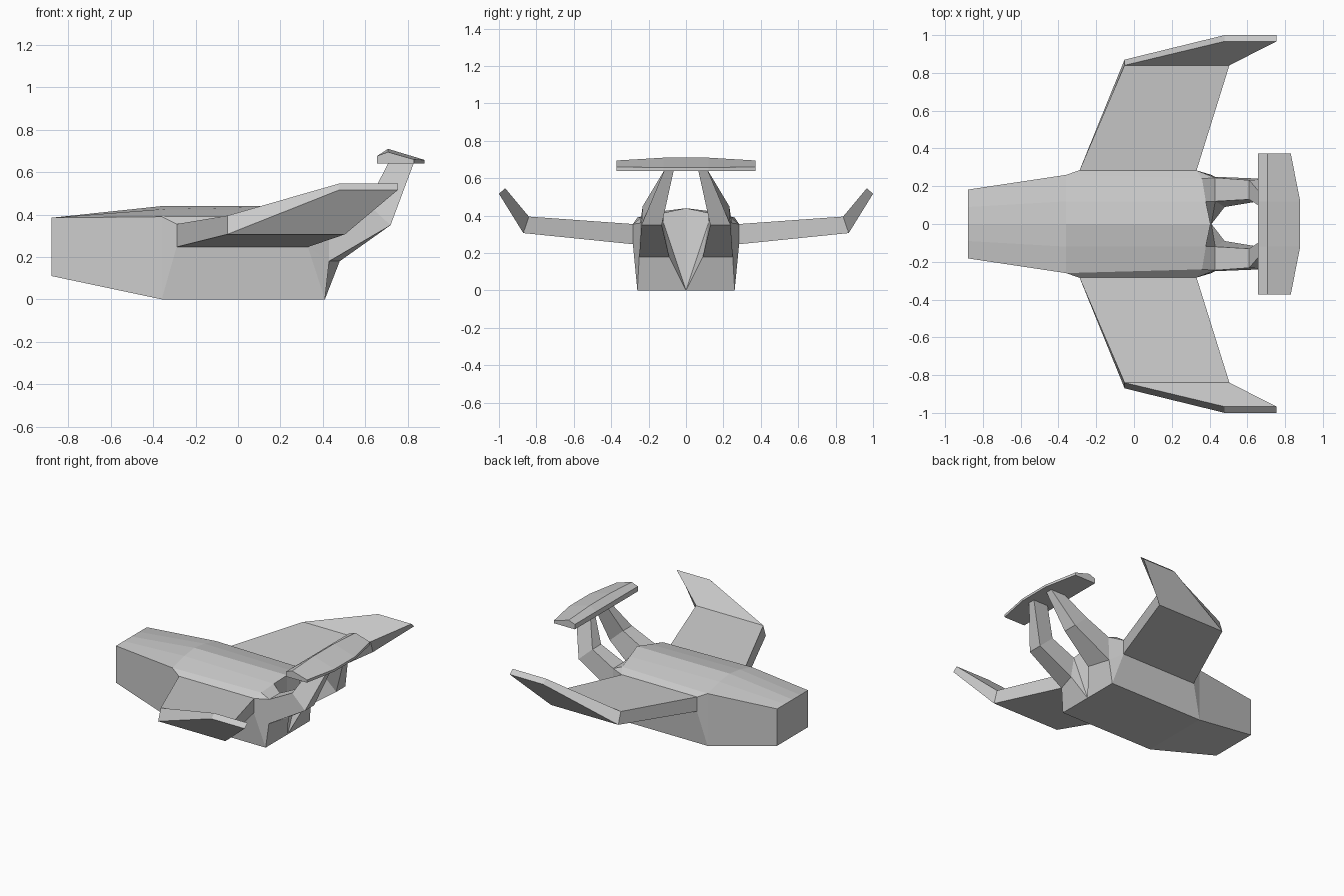
import bpy, bmesh

if "Cube" in bpy.data.objects:
    bpy.data.objects.remove(bpy.data.objects["Cube"])


def finish(name, bm):
    bmesh.ops.remove_doubles(bm, verts=bm.verts, dist=0.0005)
    bmesh.ops.recalc_face_normals(bm, faces=bm.faces)
    mesh = bpy.data.meshes.new(name)
    bm.to_mesh(mesh)
    bm.free()
    obj = bpy.data.objects.new(name, mesh)
    bpy.context.collection.objects.link(obj)
    return obj


def loft(name, sections, side=1):
    """Skin a run of equal cross-sections and cap both ends."""
    bm = bmesh.new()
    rings = [[bm.verts.new((x, y * side, z)) for x, y, z in s] for s in sections]
    n = len(rings[0])
    for a, b in zip(rings, rings[1:]):
        for i in range(n):
            j = (i + 1) % n
            bm.faces.new((a[i], a[j], b[j], b[i]))
    bm.faces.new(rings[0])
    bm.faces.new(rings[-1])
    return finish(name, bm)


# Boom base on the tail wall: outer top, inner top, inner bottom, outer bottom
boom_base = [(.43, .245, .36), (.43, .12, .36), (.48, .09, .18), (.43, .25, .18)]

# Fuselage: named corner points of one half, joined by faces and mirrored
P = dict(
    n0=(-.88, 0, .11), n1=(-.88, .182, .11), n2=(-.88, .182, .385),
    n3=(-.88, .09, .385), n4=(-.88, 0, .385),
    f0=(-.36, 0, 0), f1=(-.36, .26, 0), f2=(-.36, .26, .39),
    f3=(-.36, .12, .425), f4=(-.36, 0, .44),
    wl=(-.29, .284, .247), wt=(-.29, .284, .355),
    rl=(.33, .284, .247), rt=(.33, .284, .355),
    r0=(.41, 0, 0), r1=(.41, .26, 0), r2=(.36, .24, .39),
    r3=(.38, .12, .415), r4=(.405, 0, .44),
    ot=boom_base[0], it=boom_base[1], ib=boom_base[2], ob=boom_base[3])
faces = """n0 n1 n2 n3 n4|n0 n1 f1 f0|n1 n2 f2 f1|n2 n3 f3 f2|n3 n4 f4 f3
f0 f1 r1 r0|f1 f2 wt wl|f1 wl rl r1|wl wt rt rl|wt f2 r2 rt|f2 f3 r3 r2|f3 f4 r4 r3
r0 r1 ob ib|r1 rl ob|rl rt ot ob|rt r2 ot|r2 r3 it ot|r3 r4 r0 it|it r0 ib|ot it ib ob"""
bm = bmesh.new()
for side in (1, -1):
    v = {k: bm.verts.new((x, y * side, z)) for k, (x, y, z) in P.items()}
    for f in faces.replace("\n", "|").split("|"):
        bm.faces.new([v[k] for k in f.split()])
finish("fuselage", bm)

# Wing sections: root, bend, raised tip (leading top, trailing top, trailing low, leading low)
wing = [[(-.29, .28, .355), (.33, .28, .355), (.33, .28, .247), (-.29, .28, .247)],
        [(-.05, .84, .395), (.505, .84, .395), (.505, .87, .307), (-.05, .87, .307)],
        [(.48, .967, .547), (.755, .967, .547), (.755, 1, .517), (.48, 1, .517)]]

# Boom sections: base, elbow, top
boom = [boom_base,
        [(.61, .232, .45), (.61, .13, .45), (.72, .13, .35), (.72, .238, .35)],
        [(.71, .115, .645), (.71, .065, .645), (.83, .065, .645), (.83, .115, .645)]]

for label, side in (("left", 1), ("right", -1)):
    loft(label + "_wing", wing, side)
    loft(label + "_tail_boom", boom, side)


# Tailplane: swept trailing edge outboard, thickest in the middle
def tail_section(y, back, crest, back_top):
    return [(.657, y, .64), (.657, y, .677), (.708, y, crest), (back, y, back_top), (back, y, .64)]


tip, mid = (.83, .695, .66), (.88, .71, .658)
loft("tailplane", [tail_section(-.372, *tip), tail_section(-.12, *mid),
                   tail_section(.12, *mid), tail_section(.372, *tip)])
